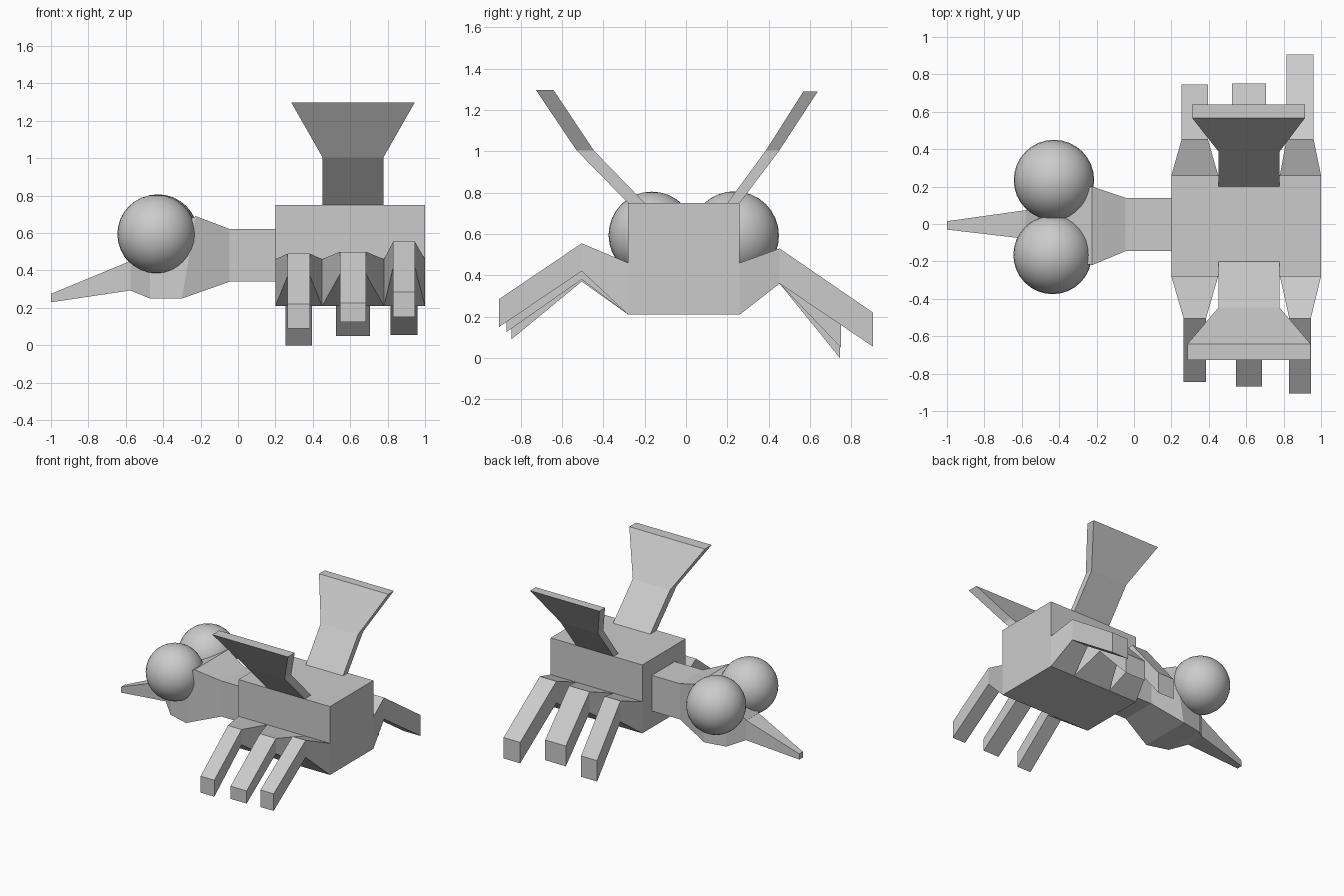
import bpy, bmesh

if "Cube" in bpy.data.objects:
    bpy.data.objects.remove(bpy.data.objects["Cube"])


def loft(name, rings, cap_start=True):
    """Skin a list of four-point rings and cap the ends."""
    bm = bmesh.new()
    vs = [[bm.verts.new(p) for p in r] for r in rings]
    for a, b in zip(vs, vs[1:]):
        for i in range(4):
            j = (i + 1) % 4
            bm.faces.new((a[i], a[j], b[j], b[i]))
    if cap_start:
        bm.faces.new(vs[0][::-1])
    bm.faces.new(vs[-1])
    bmesh.ops.recalc_face_normals(bm, faces=bm.faces)
    if not cap_start:
        # open end: make sure the tip face points away from the root
        out = vs[-1][0].co - vs[0][0].co
        tip = [f for f in bm.faces if all(v in vs[-1] for v in f.verts)][0]
        if tip.normal.dot(out) < 0:
            bmesh.ops.reverse_faces(bm, faces=bm.faces)
    me = bpy.data.meshes.new(name)
    bm.to_mesh(me)
    bm.free()
    ob = bpy.data.objects.new(name, me)
    bpy.context.collection.objects.link(ob)
    return ob


def ring_x(x, y0, y1, z0, z1, x_top=None):
    """Cross-section across the body axis, optionally slanted."""
    t = x if x_top is None else x_top
    return [(x, y0, z0), (x, y1, z0), (t, y1, z1), (t, y0, z1)]


def ring_y(y, x0, x1, z0, z1):
    """Cross-section across a leg."""
    return [(x0, y, z0), (x1, y, z0), (x1, y, z1), (x0, y, z1)]


def ring_z(z, x0, x1, y0, y1):
    """Cross-section across a wing."""
    return [(x0, y0, z), (x1, y0, z), (x1, y1, z), (x0, y1, z)]


# Thorax block
loft("body", [ring_x(0.2, -0.28, 0.26, 0.21, 0.75),
              ring_x(1.0, -0.28, 0.26, 0.21, 0.75)])

# Neck and head in one tapering piece
loft("neck_and_head", [
    ring_x(0.2, -0.145, 0.14, 0.34, 0.622),
    ring_x(-0.045, -0.145, 0.14, 0.34, 0.622),
    ring_x(-0.3, -0.22, 0.2, 0.25, 0.69, -0.225),
    ring_x(-0.47, -0.17, 0.17, 0.25, 0.58),
    ring_x(-0.58, -0.075, 0.07, 0.295, 0.45)])

# Pointed beak
loft("beak", [ring_x(-0.57, -0.08, 0.075, 0.294, 0.453),
              ring_x(-1.0, -0.03, 0.015, 0.23, 0.275)])

# Round eyes
for name, c, r in (("front_eye", (-0.435, -0.165, 0.595), 0.21),
                   ("back_eye", (-0.428, 0.235, 0.592), 0.215)):
    bpy.ops.mesh.primitive_uv_sphere_add(segments=32, ring_count=16,
                                         radius=r, location=c)
    bpy.context.object.name = name
    bpy.ops.object.shade_smooth()

# Legs: wide root on the body, narrow knee, drooping foot
roots = [(0.2, 0.45), (0.45, 0.78), (0.78, 1.0)]
# x range, knee z range, foot y, foot z range
front = [((0.265, 0.385), (0.37, 0.49), -0.845, (0.09, 0.22)),
         ((0.545, 0.685), (0.38, 0.50), -0.87, (0.125, 0.225)),
         ((0.83, 0.945), (0.42, 0.555), -0.905, (0.15, 0.285))]
back = [((0.255, 0.395), (0.36, 0.525), 0.745, (0.0, 0.165)),
        ((0.525, 0.705), (0.36, 0.525), 0.75, (0.05, 0.21)),
        ((0.815, 0.96), (0.36, 0.53), 0.905, (0.055, 0.22))]
for side, legs, root_y, knee_y in (("front", front, -0.28, -0.505),
                                   ("back", back, 0.26, 0.453)):
    for i, (root, (xs, knee, foot_y, foot)) in enumerate(zip(roots, legs)):
        loft(f"{side}_leg_{i + 1}", [ring_y(root_y, *root, 0.21, 0.46),
                                     ring_y(knee_y, *xs, *knee),
                                     ring_y(foot_y, *xs, *foot)],
             cap_start=False)

# Wings: narrow stem leaning outward, flaring to a wide tip
loft("front_wing", [ring_z(0.75, 0.452, 0.778, -0.28, -0.2),
                    ring_z(1.005, 0.452, 0.778, -0.53, -0.447),
                    ring_z(1.298, 0.285, 0.945, -0.727, -0.642)],
     cap_start=False)
loft("back_wing", [ring_z(0.75, 0.452, 0.778, 0.2, 0.26),
                   ring_z(1.005, 0.452, 0.778, 0.387, 0.452),
                   ring_z(1.29, 0.31, 0.915, 0.568, 0.638)],
     cap_start=False)
